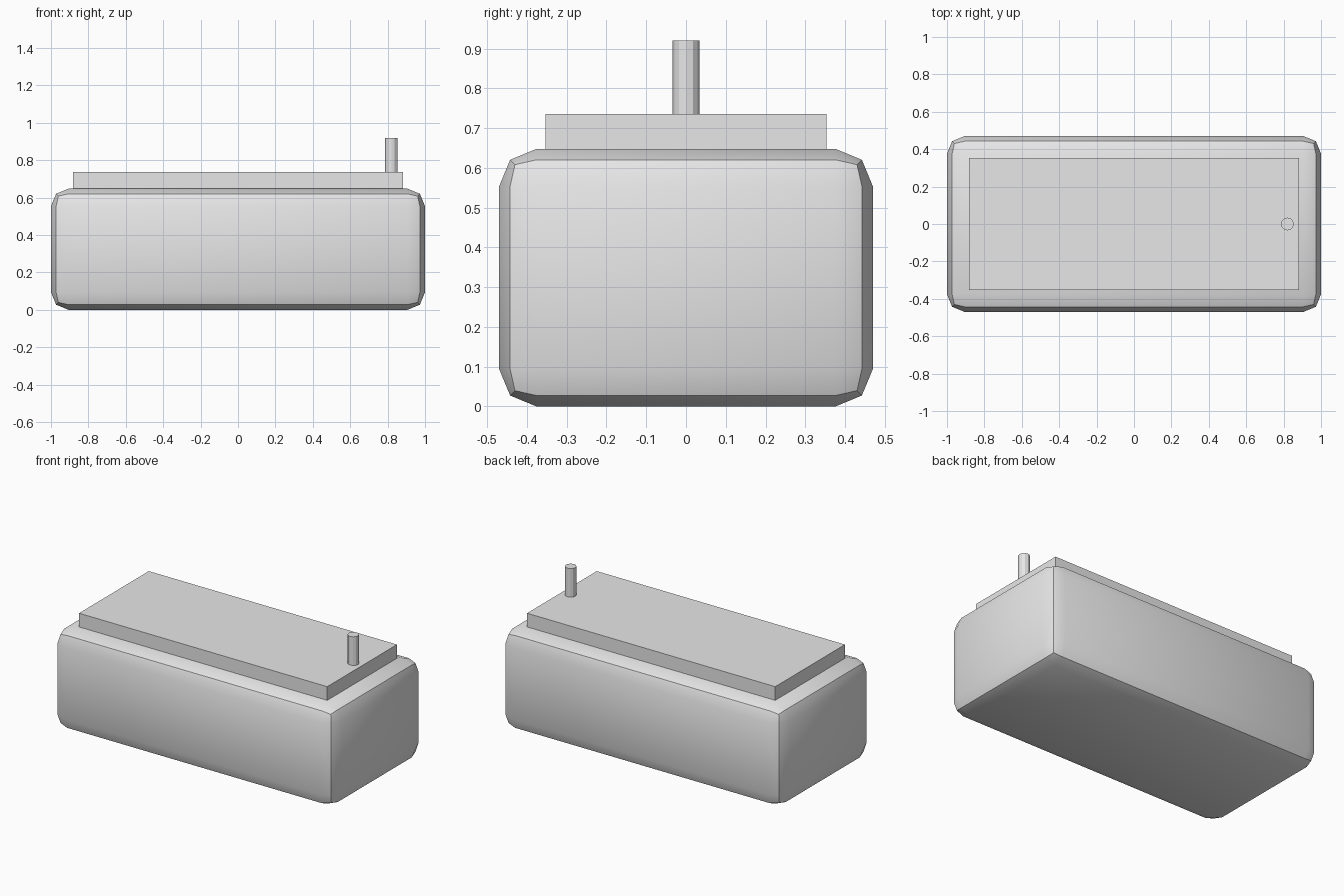
import bpy

cube = bpy.data.objects.get("Cube")
if cube:
    bpy.data.objects.remove(cube, do_unlink=True)

grey = bpy.data.materials.new("light_grey")
grey.use_nodes = True
colour = (0.8, 0.8, 0.8, 1)
grey.diffuse_color = colour
next(n for n in grey.node_tree.nodes
     if n.type == 'BSDF_PRINCIPLED').inputs["Base Color"].default_value = colour


def box(name, width, depth, bottom, top):
    """Upright box centred on the z axis."""
    bpy.ops.mesh.primitive_cube_add(size=1, location=(0, 0, (bottom + top) / 2))
    ob = bpy.context.object
    ob.name = name
    ob.scale = (width, depth, top - bottom)
    bpy.ops.object.transform_apply(location=False, rotation=False, scale=True)
    ob.data.materials.append(grey)
    return ob


BODY_TOP, PLATE_TOP, ROD_TOP = 0.648, 0.736, 0.92

# Main body with two-step rounded edges, creased along the middle of each bevel
body = box("body", 2.0, 0.94, 0, BODY_TOP)
bevel = body.modifiers.new("rounded_edges", 'BEVEL')
bevel.width = 0.094
bevel.segments = 2
bpy.ops.object.modifier_apply(modifier=bevel.name)
bpy.ops.object.shade_smooth_by_angle()

# Raised flat plate on top
box("top_plate", 1.764, 0.708, BODY_TOP, PLATE_TOP)

# Short rod standing near the left end of the plate
bpy.ops.mesh.primitive_cylinder_add(
    vertices=12, radius=0.034, depth=ROD_TOP - PLATE_TOP,
    location=(0.82, 0, (PLATE_TOP + ROD_TOP) / 2))
rod = bpy.context.object
rod.name = "rod"
rod.data.materials.append(grey)
